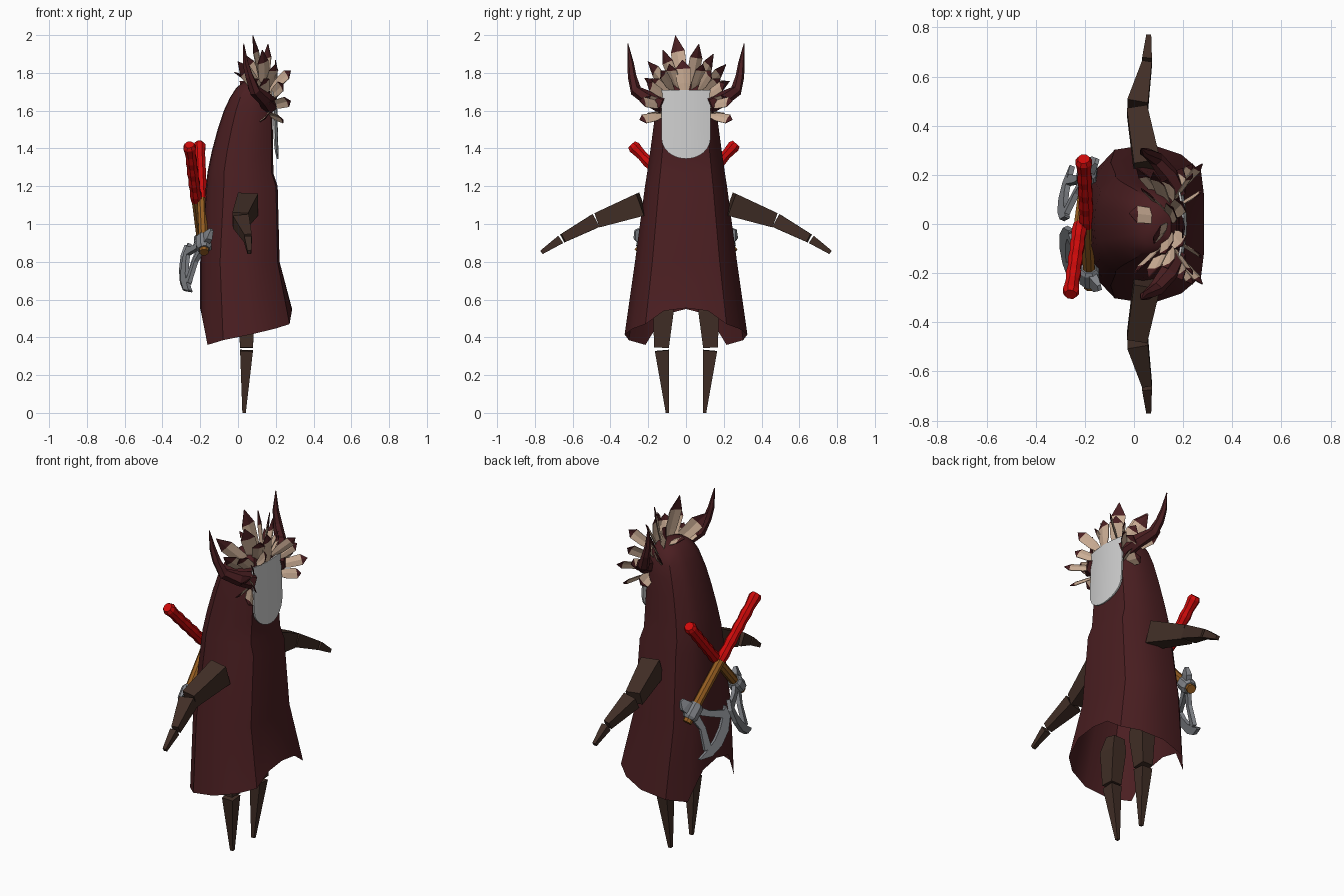
import bpy, math
from mathutils import Vector as V

cube = bpy.data.objects.get("Cube")
if cube:
    bpy.data.objects.remove(cube, do_unlink=True)


def material(name, r, g, b):
    m = bpy.data.materials.new(name)
    m.use_nodes = True
    m.diffuse_color = (r, g, b, 1)
    bsdf = next(n for n in m.node_tree.nodes if n.type == 'BSDF_PRINCIPLED')
    bsdf.inputs["Base Color"].default_value = (r, g, b, 1)
    return m


CLOTH = material("dark maroon", .068, .013, .015)
BARK = material("dark brown", .052, .027, .019)
BONE = material("pale grey", .62, .62, .62)
TAN = material("feather tan", .60, .42, .30)
RED = material("grip red", .62, .003, .003)
WOOD = material("handle wood", .30, .11, .015)
STEEL = material("steel grey", .22, .23, .25)


def mesh(name, verts, faces, mats, smooth=False):
    me = bpy.data.meshes.new(name)
    me.from_pydata([tuple(v) for v in verts], [], faces)
    for m in mats:
        me.materials.append(m)
    ob = bpy.data.objects.new(name, me)
    bpy.context.collection.objects.link(ob)
    if smooth:
        bpy.ops.object.select_all(action='DESELECT')
        ob.select_set(True)
        bpy.context.view_layer.objects.active = ob
        bpy.ops.object.shade_smooth_by_angle(angle=math.radians(32))
    return ob


def loft(name, rings, mat, caps=(True, True), smooth=False):
    """Skin closed rings of equal size, optionally capping each end."""
    n = len(rings[0])
    faces = [(k * n + i, k * n + (i + 1) % n, (k + 1) * n + (i + 1) % n, (k + 1) * n + i)
             for k in range(len(rings) - 1) for i in range(n)]
    if caps[0]:
        faces.append(tuple(reversed(range(n))))
    if caps[1]:
        faces.append(tuple(range((len(rings) - 1) * n, len(rings) * n)))
    return mesh(name, [v for r in rings for v in r], faces, [mat], smooth)


def tube(name, path, radii, mat, sides=4, ref=V((1, 0, 0))):
    """Sweep a regular section along a path; radii are (along ref, across)."""
    path = [V(p) for p in path]
    rings = []
    for i, p in enumerate(path):
        d = (path[min(i + 1, len(path) - 1)] - path[max(i - 1, 0)]).normalized()
        across = d.cross(ref).normalized()
        along = across.cross(d)
        a, b = radii[i]
        k = 1 / math.cos(math.pi / sides)
        turn = [2 * math.pi * (j + .5) / sides for j in range(sides)]
        rings.append([p + along * (a * k * math.cos(t)) + across * (b * k * math.sin(t)) for t in turn])
    return loft(name, rings, mat)


# Cloak: rings of (front-back, side) points with an arched hem front and back
half = [(1, 0), (1, .36), (.95, .66), (.62, .87), (.1, 1), (-.5, .93), (-.84, .66), (-.97, .36), (-1, 0)]
hem = [.555, .54, .47, .445, .415, .385, .36, .52, .55]
section = half + [(u, -v) for u, v in half[-2:0:-1]]
hem = hem + hem[-2:0:-1]
levels = [(0, -.2, .285, .325), (.8, -.2, .22, .27), (1.2, -.17, .21, .217), (1.27, -.162, .187, .206),
          (1.38, -.14, .186, .19), (1.5, -.108, .184, .174), (1.6, -.075, .181, .16), (1.67, -.042, .175, .145),
          (1.72, -.01, .165, .122), (1.75, .025, .15, .088), (1.765, .065, .11, .035)]
rings = []
for z, back, front, wide in levels:
    mid, r = (back + front) / 2, (front - back) / 2
    rings.append([V((mid + r * u, wide * v, z or h)) for (u, v), h in zip(section, hem)])
loft("cloak", rings, CLOTH, (False, True), True)

# Face plate: slightly curved shield with a rounded chin
cols = []
for i in range(13):
    y = -.13 * math.cos(math.pi * i / 12)
    chin = 1.345 + .11 * (1 - math.sqrt(max(0, 1 - (y / .13) ** 2)))
    x = .215 - 1.0 * y * y
    cols.append([V((x - .01, y, 1.71)), V((x, y, chin)), V((x - .009, y, chin)), V((x - .019, y, 1.71))])
loft("face_plate", cols, BONE, smooth=True)

for side, s in (("left", 1), ("right", -1)):
    # Arms in three tapering segments with gaps at the joints
    arm = [((.053, .235, 1.105), (.012, .465, 1.022), (.054, .062), (.042, .04)),
           ((.015, .483, 1.015), (.053, .652, .925), (.043, .038), (.02, .024)),
           ((.053, .664, .918), (.06, .765, .85), (.02, .023), (.01, .011))]
    for part, (a, b, ra, rb) in zip(("upper_arm", "forearm", "hand"), arm):
        tube(f"{side}_{part}", [(p[0], p[1] * s, p[2]) for p in (a, b)], [ra, rb], BARK)
    # Legs in two segments, ending in a point
    tube(f"{side}_thigh", [(.045, s * .10, .62), (.045, s * .12, .54), (.045, s * .13, .345)],
         [(.035, .035), (.045, .055), (.034, .039)], BARK)
    tube(f"{side}_shin", [(.045, s * .128, .33), (.032, s * .098, 0)], [(.034, .037), (.009, .009)], BARK)
    # Horns sweeping out and up
    horn = [(.17, .12, 1.63), (.14, .20, 1.665), (.09, .265, 1.705), (.06, .285, 1.78), (.04, .293, 1.85),
            (.03, .308, 1.955)]
    tube(f"{side}_horn", [(x, y * s, z) for x, y, z in horn],
         [(r, r) for r in (.042, .034, .027, .02, .015, .002)], CLOTH, 6)


# Crown feathers: twisted leaf blades with dark tips, folded along the rib
def feather(name, angle, reach, tip_x, width, twist, base_x=.14, inner=.09, dark=.72):
    a, w = math.radians(angle), math.radians(twist)
    out = V((0, math.sin(a), math.cos(a)))
    base = V((base_x, 0, 1.6)) + out * inner
    tip = V((tip_x, 0, 1.6)) + out * reach
    flat = (tip - base).cross(V((1, 0, 0))).normalized()
    deep = flat.cross(tip - base).normalized()
    across = flat * math.cos(w) + deep * math.sin(w)
    fold = deep * math.cos(w) - flat * math.sin(w)
    verts, faces = [], []
    for t, k in ((0, .35), (.35, .9), (dark, 1), (1, .02)):
        mid = base.lerp(tip, t)
        verts += [mid - across * k * width, mid + fold * .2 * k * width, mid + across * k * width]
    for k in range(3):
        faces += [(3 * k + j, 3 * k + j + 1, 3 * k + j + 4, 3 * k + j + 3) for j in (0, 1)]
    ob = mesh(name, verts, faces, [TAN, CLOTH])
    for p in ob.data.polygons:
        p.material_index = int(p.index >= 4)
    ob.modifiers.new("thickness", 'SOLIDIFY').thickness = .004


# Tall row leaning back
tall = [(-8, .402, .08, 20), (11, .36, .16, -35), (-21, .345, .13, 45), (26, .335, .03, -45),
        (-38, .33, .0, 45), (41, .325, .08, -50), (-52, .28, .06, 50), (56, .28, .01, -50)]
for i, (ang, reach, tip_x, twist) in enumerate(tall):
    feather(f"tall_feather_{i}", ang, reach, tip_x, .04, twist)
# Middle row fanning down to the cheeks
for i in range(4):
    for side, s in (("left", 1), ("right", -1)):
        feather(f"middle_feather_{i}_{side}", s * (20 + 27 * i), .262 - .012 * i, .2 - .06 * (i % 2),
                .036, -s * 45, .15, .1, .78)
        feather(f"front_feather_{i}_{side}", s * (32 + 23 * i), .25, .28 - .04 * (i % 2),
                .03, s * 35, .17, .125, .8)
feather("brow_feather", -4, .27, .2, .042, 0, .2, .08, .75)
feather("nape_feather", 12, .21, -.02, .036, 0, .13, .13, .78)


# Crossed axes on the back
def axe(name, top, end):
    top, end = V(top), V(end)
    up = (top - end).normalized()
    length = (top - end).length
    s = 1 if end.y > 0 else -1
    lean = V((-.5, -s * .7, -.7))
    blade = (lean - up * lean.dot(up)).normalized()
    normal = up.cross(blade)

    def at(along, out):
        return end + up * along + blade * out

    tube(name + "_handle", [end, at(length * .55, 0)], [(.024, .024)] * 2, WOOD, 8)
    # Wrapped grip: bulging bands
    steps = [(.48 + .52 * k / 10, .03 if k % 2 else .026) for k in range(10)] + [(.975, .033), (1, .024)]
    tube(name + "_grip", [at(length * t, 0) for t, r in steps], [(r, r) for t, r in steps], RED, 8)
    # Head: collar, rear spike and an open crescent blade
    tube(name + "_collar", [at(h, 0) for h in (.02, .035, .1, .115)],
         [(r, r) for r in (.03, .04, .04, .03)], STEEL, 8)
    tube(name + "_spike", [at(.07, -.02), at(.07, -.06), at(.085, -.095)],
         [(.034, .018), (.032, .016), (.012, .008)], STEEL, 4, up)
    bars = {"upper_bar": [(.085, .02, .024), (.105, .09, .016), (.15, .175, .022)],
            "lower_bar": [(.05, .02, .024), (.02, .10, .016), (-.06, .19, .022)],
            "edge": [(.19, .155, .003), (.15, .19, .022), (.08, .218, .027),
                     (.0, .225, .027), (-.07, .21, .022), (-.13, .175, .003)]}
    for part, pts in bars.items():
        tube(f"{name}_{part}", [at(h, o) for h, o, w in pts], [(.011, w) for h, o, w in pts], STEEL, 4, normal)


axe("outer_axe", (-.258, -.287, 1.42), (-.185, .255, .85))
axe("inner_axe", (-.205, .265, 1.425), (-.18, -.255, .85))
